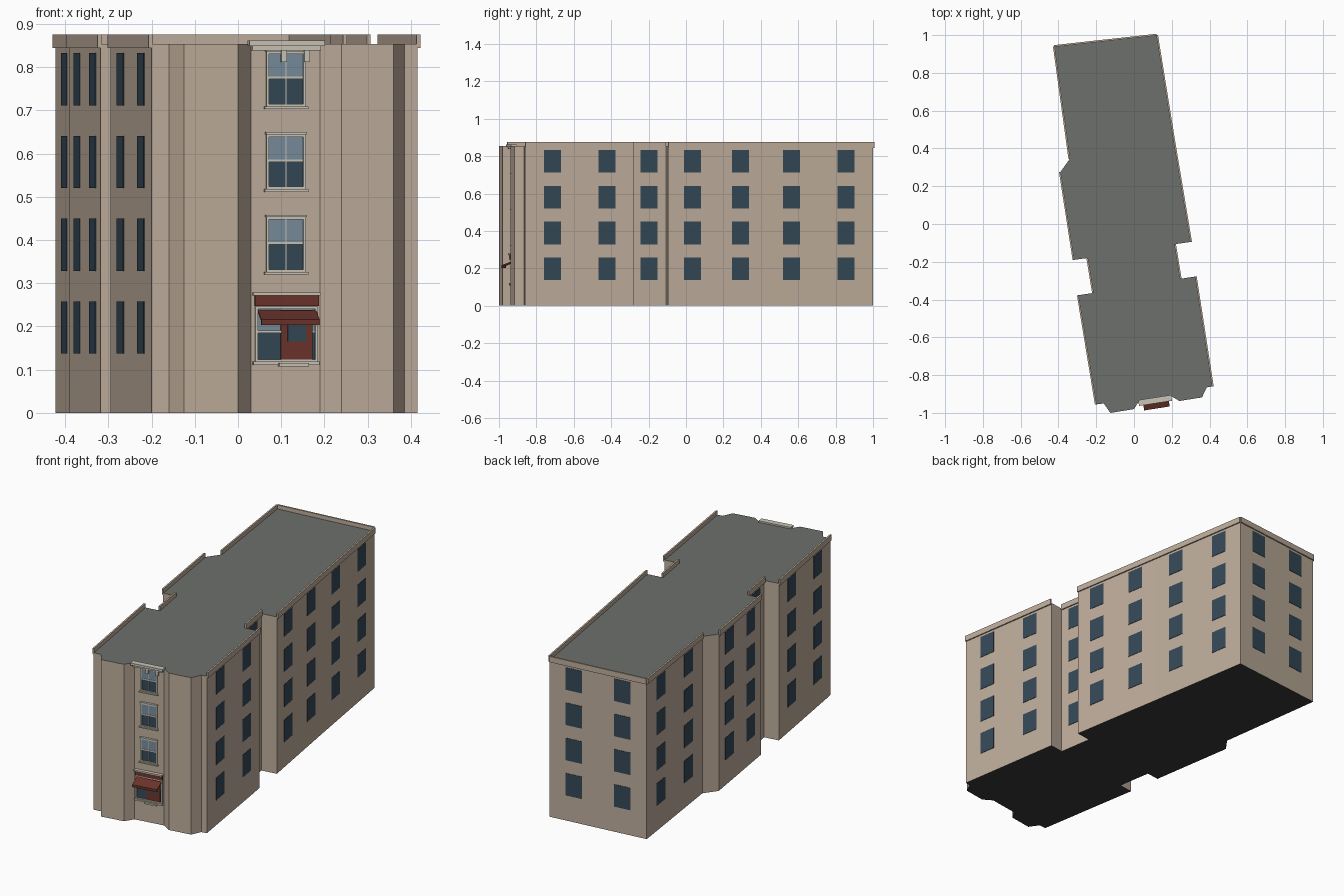
import bpy, bmesh
from mathutils import Vector

if "Cube" in bpy.data.objects:
    bpy.data.objects.remove(bpy.data.objects["Cube"])

def material(name, r, g, b):
    m = bpy.data.materials.new(name)
    m.diffuse_color = (r, g, b, 1)
    m.use_nodes = True
    m.node_tree.nodes["Principled BSDF"].inputs["Base Color"].default_value = m.diffuse_color
    return m

WALL = material("tan_wall", 0.52, 0.42, 0.33)
ROOF = material("grey_roof", 0.15, 0.16, 0.145)
BASE = material("dark_base", 0.04, 0.04, 0.038)
GLASS = material("dark_glass", 0.035, 0.065, 0.095)
SKY = material("light_glass", 0.19, 0.27, 0.34)
CREAM = material("cream_trim", 0.60, 0.56, 0.48)
RED = material("red_paint", 0.15, 0.035, 0.025)

def make(name, verts, faces, mats, indices=None):
    bm = bmesh.new()
    vs = [bm.verts.new(v) for v in verts]
    for i, f in enumerate(faces):
        face = bm.faces.new([vs[k] for k in f])
        face.material_index = indices[i] if indices else 0
    bmesh.ops.recalc_face_normals(bm, faces=bm.faces)
    me = bpy.data.meshes.new(name)
    bm.to_mesh(me)
    bm.free()
    for m in mats:
        me.materials.append(m)
    ob = bpy.data.objects.new(name, me)
    bpy.context.collection.objects.link(ob)
    return ob

def prism(name, outline, z0, z1, mats, indices=None):
    n = len(outline)
    verts = [(x, y, z) for z in (z0, z1) for x, y in outline]
    faces = [(i, (i + 1) % n, n + (i + 1) % n, n + i) for i in range(n)]
    faces += [tuple(range(n, 2 * n)), tuple(range(n))]
    return make(name, verts, faces, mats, indices)

# Footprint, counter-clockwise: (x, y, window columns, has parapet) for the wall starting there
plan = [
    (-0.20, -0.955, 0, 0), (-0.16, -0.95, 0, 0), (-0.125, -1.0, 0, 0), (0.0, -0.98, 0, 0),
    (0.03, -0.932, 0, 0), (0.19, -0.907, 0, 0), (0.24, -0.937, 0, 0), (0.36, -0.918, 0, 0),
    (0.385, -0.865, 0, 0), (0.415, -0.86, 2, 1), (0.325, -0.278, 0, 0), (0.245, -0.29, 1, 1),
    (0.215, -0.107, 0, 0), (0.30, -0.095, 2, 1), (0.214, 0.42, 2, 1), (0.12, 1.0, 2, 1),
    (-0.422, 0.94, 2, 1), (-0.34, 0.345, 0, 0), (-0.39, 0.275, 2, 1), (-0.318, -0.19, 0, 0),
    (-0.245, -0.18, 1, 1), (-0.215, -0.365, 0, 0), (-0.295, -0.377, 2, 1),
]
n = len(plan)
corners = [Vector(p[:2]) for p in plan]
ROOF_Z = 0.853

# Main block: walls, roof and underside
prism("building_block", [tuple(c) for c in corners], 0, ROOF_Z,
      [WALL, ROOF, BASE], [0] * n + [1, 2])

# Side walls: plain windows in four rows, and parapet strips
def strip(name, a, b, d0, d1, z0, z1, mat):
    t = (b - a).normalized()
    out = Vector((t.y, -t.x))
    pts = [a + out * d0, b + out * d0, b + out * d1, a + out * d1]
    return prism(name, [tuple(p) for p in pts], z0, z1, [mat])

for i, (x, y, cols, parapet) in enumerate(plan):
    a, b = corners[i], corners[(i + 1) % n]
    t = (b - a).normalized()
    for c in range(cols):
        mid = a.lerp(b, (c + 0.5) / cols)
        for row in range(4):
            z = 0.137 + 0.1915 * row
            strip("side_window", mid - t * 0.046, mid + t * 0.046, -0.001, 0.002, z, z + 0.121, GLASS)
    if parapet:
        strip("parapet", a, b, -0.002, 0.007, 0.844, 0.875, WALL)

# Front bay helpers: x as seen from the front, d = distance out of the wall
A, B = corners[4], corners[5]
T = (B - A).normalized()
OUT = Vector((T.y, -T.x))

def on_bay(x, d, z):
    p = A + T * ((x - A.x) / T.x) + OUT * d
    return (p.x, p.y, z)

def bay_box(name, x0, x1, z0, z1, d, mat, d0=-0.001):
    pts = [on_bay(x, k, 0)[:2] for x, k in ((x0, d0), (x1, d0), (x1, d), (x0, d))]
    return prism(name, pts, z0, z1, [mat])

def frame(name, x0, x1, z0, z1, w, d):
    bay_box(name + "_left", x0, x0 + w, z0, z1, d, CREAM)
    bay_box(name + "_right", x1 - w, x1, z0, z1, d, CREAM)
    bay_box(name + "_top", x0 + w, x1 - w, z1 - w, z1, d, CREAM)
    bay_box(name + "_bottom", x0 + w, x1 - w, z0, z0 + w, d, CREAM)

# Three sash windows above the shop
for k in range(3):
    z = 0.326 + 0.1915 * k
    frame("sash_frame", 0.065, 0.156, z, z + 0.127, 0.006, 0.008)
    bay_box("sash_lower_glass", 0.071, 0.150, z + 0.006, z + 0.066, 0.002, GLASS)
    bay_box("sash_upper_glass", 0.071, 0.150, z + 0.066, z + 0.121, 0.004, SKY)
    bay_box("sash_rail", 0.071, 0.150, z + 0.063, z + 0.069, 0.006, CREAM)
    bay_box("sash_mullion", 0.1095, 0.1115, z + 0.006, z + 0.121, 0.005, CREAM)
    bay_box("window_sill", 0.060, 0.161, z - 0.006, z, 0.015, CREAM)
    bay_box("window_head", 0.063, 0.158, z + 0.127, z + 0.132, 0.012, CREAM)

# Cornice over the bay
bay_box("cornice_cap", 0.022, 0.197, 0.849, 0.861, 0.03, CREAM)
bay_box("cornice_step", 0.030, 0.189, 0.838, 0.849, 0.02, CREAM)
for x in (0.098, 0.151):
    bay_box("cornice_bracket", x, x + 0.013, 0.812, 0.838, 0.016, CREAM)

# Shopfront: frame, glazing, door, step and sign band
frame("shop_frame", 0.039, 0.184, 0.118, 0.246, 0.006, 0.008)
bay_box("shop_glass", 0.045, 0.178, 0.124, 0.186, 0.002, GLASS)
bay_box("shop_transom_glass", 0.045, 0.178, 0.190, 0.240, 0.002, SKY)
bay_box("shop_transom", 0.045, 0.098, 0.185, 0.191, 0.006, CREAM)
bay_box("shop_door", 0.098, 0.171, 0.122, 0.238, 0.006, RED)
bay_box("shop_door_pane", 0.114, 0.156, 0.165, 0.215, 0.008, GLASS)
bay_box("shop_sill", 0.034, 0.186, 0.111, 0.119, 0.014, CREAM)
bay_box("door_step", 0.092, 0.160, 0.107, 0.115, 0.024, CREAM)
bay_box("sign_band", 0.038, 0.185, 0.247, 0.272, 0.012, RED)
bay_box("sign_cap", 0.033, 0.188, 0.272, 0.278, 0.018, CREAM)

# Sloping awning with a short front flap
profile = [(0.0, 0.239), (0.058, 0.216), (0.058, 0.203), (0.055, 0.203), (0.055, 0.213), (0.0, 0.235)]
m = len(profile)
verts = [on_bay(x, d, z) for x in (0.045, 0.180) for d, z in profile]
faces = [(i, (i + 1) % m, m + (i + 1) % m, m + i) for i in range(m)]
faces += [tuple(range(m)), tuple(range(m, 2 * m))]
make("awning", verts, faces, [RED])
